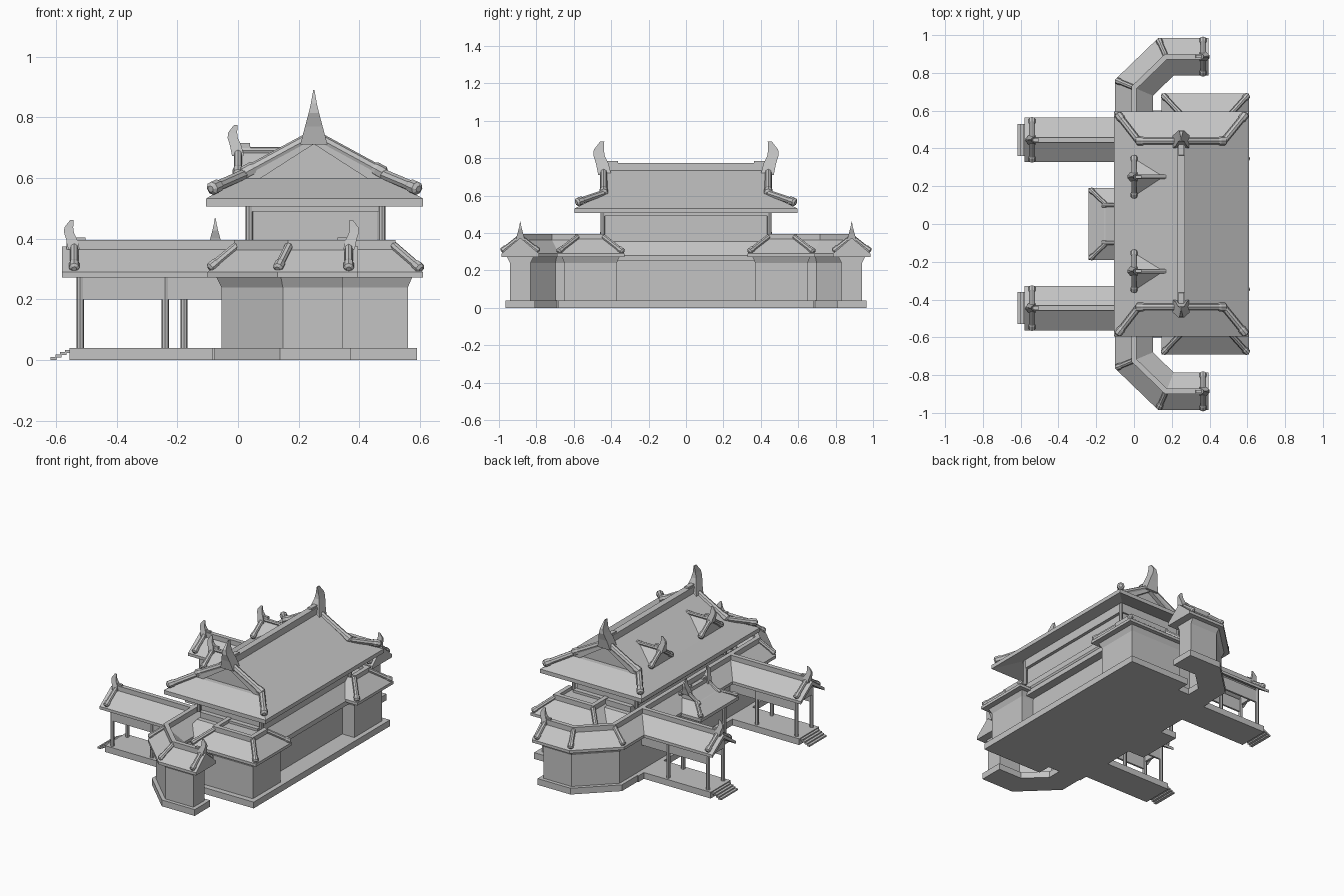
import bpy, math
from mathutils import Vector

if "Cube" in bpy.data.objects:
    bpy.data.objects.remove(bpy.data.objects["Cube"], do_unlink=True)

grey = bpy.data.materials.new("plain_grey")
grey.use_nodes = True
grey.diffuse_color = (0.55, 0.55, 0.55, 1)
grey.node_tree.nodes["Principled BSDF"].inputs["Base Color"].default_value = (0.55, 0.55, 0.55, 1)


def loft(name, rings):
    """Skin a row of rings that share the same point count, capping both ends."""
    n = len(rings[0])
    faces = [(r * n + i, r * n + (i + 1) % n, (r + 1) * n + (i + 1) % n, (r + 1) * n + i)
             for r in range(len(rings) - 1) for i in range(n)]
    faces += [tuple(reversed(range(n))), tuple(range((len(rings) - 1) * n, len(rings) * n))]
    me = bpy.data.meshes.new(name)
    me.from_pydata([tuple(p) for ring in rings for p in ring], [], faces)
    me.materials.append(grey)
    ob = bpy.data.objects.new(name, me)
    bpy.context.collection.objects.link(ob)
    bpy.context.view_layer.objects.active = ob
    bpy.ops.object.select_all(action='DESELECT')
    ob.select_set(True)
    bpy.ops.object.mode_set(mode='EDIT')
    bpy.ops.mesh.select_all(action='SELECT')
    bpy.ops.mesh.normals_make_consistent(inside=False)
    bpy.ops.object.mode_set(mode='OBJECT')


def rect(x0, x1, y0, y1, z):
    return [(x0, y0, z), (x1, y0, z), (x1, y1, z), (x0, y1, z)]


def box(name, x0, x1, y0, y1, z0, z1):
    loft(name, [rect(x0, x1, y0, y1, z0), rect(x0, x1, y0, y1, z1)])


def hip_roof(name, soffit, eave, top, zs, z0, z1, thick):
    """Sloping skirt with a thick eave; the soffit runs in to the wall at height zs."""
    loft(name, [rect(*soffit, zs), rect(*eave, z0 - thick), rect(*eave, z0), rect(*top, z1)])


def sweep(name, path, section):
    """Sweep an (offset, height) section along a flat path with mitred corners."""
    pts = [Vector(p) for p in path]
    rings = []
    for i, p in enumerate(pts):
        a = (p - pts[i - 1]).normalized() if i else (pts[1] - p).normalized()
        b = (pts[i + 1] - p).normalized() if i < len(pts) - 1 else a
        na, nb = Vector((a.y, -a.x)), Vector((b.y, -b.x))
        m = (na + nb) / (1 + na.dot(nb))
        rings.append([(p.x + m.x * u, p.y + m.y * u, z) for u, z in section])
    loft(name, rings)


def rod(name, a, b, r, knob=1.25):
    """Round ridge tile running from a down to a knobbed end at b."""
    a, b = Vector(a), Vector(b)
    q = (b - a).to_track_quat('Z', 'Y')
    length = (b - a).length
    stations = [(0, r), (length - 2.2 * r, r), (length - 1.6 * r, r * knob),
                (length, r * knob), (length + 0.5 * r, r * 0.6)]
    loft(name, [[a + q @ Vector((w * math.cos(k * math.pi / 4), w * math.sin(k * math.pi / 4), d))
                 for k in range(8)] for d, w in stations])


def post(name, x, y, z0, z1, r=0.012):
    rod(name, (x, y, z0), (x, y, z1), r, 1)


def horn(name, pos, d, s):
    """Curved finial at a ridge end; d points away from the ridge."""
    o, d = Vector(pos), Vector((*d, 0))
    side = Vector((d.y, -d.x, 0))

    def ring(u0, u1, z, w):
        return [o + s * (d * u + side * v) + Vector((0, 0, z * s))
                for u, v in ((u0, -w), (u1, -w), (u1, w), (u0, w))]
    loft(name, [ring(-.06, .01, -.03, .045), ring(-.045, .022, .03, .029), ring(-.024, .036, .075, .017),
                ring(-.02, .034, .105, .01), ring(-.022, 0, .15, .002)])
    loft(name + "_step", [ring(-.1, -.03, 0, .014), ring(-.095, -.03, .045, .014)])


def gable_end(name, pos, d, half, drop, r, s):
    """Two sloping edge tiles and a horn closing a gable."""
    x, y, z = pos
    for k in (-1, 1):
        rod(name + "_edge_tile", (x, y, z), (x + d[1] * half * k, y + d[0] * half * k, z - drop), r)
    horn(name + "_horn", (x + d[0] * r, y + d[1] * r, z), d, s)


ROOF = [(-.1, .272), (-.1, .29), (0, .375), (.1, .29), (.1, .272)]
PORCH_ROOF = [(u * 1.18, z) for u, z in ROOF + [(0, .35)]]
WALL = [(-.055, 0), (-.055, .24), (-.072, .275), (.072, .275), (.055, .24), (.055, 0)]
BASE = [(-.078, 0), (-.078, .04), (.078, .04), (.078, 0)]
RIDGE = [(-.014, .35), (-.014, .395), (.014, .395), (.014, .35)]
BARGE = [(-.25, .598), (0, .745), (.25, .598), (.19, .59), (0, .712), (-.19, .59)]


def gallery_path(end):
    return [(end, -.886), (.17, -.886), (0, -.722), (0, .722), (.17, .886), (end, .886)]


# Bent gallery running along the -x side
sweep("gallery_base", gallery_path(.37), BASE)
sweep("gallery_wall", gallery_path(.345), WALL)
sweep("gallery_roof", gallery_path(.395), ROOF)
sweep("gallery_ridge", gallery_path(.38), RIDGE)

# Main hall: plinth, ground storey and lower roof
box("hall_plinth", -.085, .59, -.6, .6, 0, .04)
box("hall_plinth_wide", .16, .59, -.685, .685, 0, .04)
box("hall_wall", 0, .475, -.58, .58, .04, .27)
hip_roof("hall_lower_roof", (.02, .475, -.58, .58), (.02, .53, -.6, .6), (.06, .465, -.5, .5), .25, .28, .355, .03)
box("hall_terrace", .06, .465, -.47, .47, .34, .39)

# Upper storey
box("upper_wall", .05, .46, -.44, .44, .38, .55)
for x in (.037, .475):
    for y in (-.445, .445):
        post("upper_post", x, y, .38, .54)
box("upper_beam", .03, .48, -.45, .45, .49, .55)

# Upper hip-and-gable roof
hip_roof("upper_roof_skirt", (.03, .47, -.45, .45), (-.105, .61, -.595, .595), (0, .5, -.46, .46),
         .55, .532, .598, .025)
sweep("upper_roof_gable", [(.25, -.43), (.25, .43)], [(-.25, .598), (0, .745), (.25, .598)])
box("upper_ridge", .23, .27, -.44, .44, .72, .775)

for s in (-1, 1):
    # Upper roof ends
    sweep("upper_barge_board", [(.25, s * .425), (.25, s * .455)], BARGE)
    gable_end("upper_gable", (.25, s * .44, .74), (0, s), .23, .125, .019, 1)
    for x0, x1 in ((.02, -.085), (.48, .59)):
        rod("upper_hip_tile", (x0, s * .445, .612), (x1, s * .58, .566), .018)

    # Dormer on the -x slope
    y = s * .25
    loft("dormer", [[(0, y - .1, .595), (0, y + .1, .595), (0, y, .69)],
                    [(.01, y - .1, .6), (.01, y + .1, .6), (.185, y, .69)]])
    rod("dormer_ridge", (.17, y, .69), (0, y, .69), .012, 1)
    gable_end("dormer_gable", (0, y, .69), (-1, 0), .105, .075, .014, .56)

    # Corner block with its hipped roof and ridge frame
    ya, yb = sorted((s * .37, s * .65))
    box("corner_block", .19, .56, ya, yb, .04, .25)
    loft("corner_cornice", [rect(.19, .56, ya, yb, .24), rect(.175, .575, ya - .015, yb + .015, .275)])
    hip_roof("corner_roof", (.18, .57, ya, yb), (.145, .61, ya - .04, yb + .04),
             (.25, .51, ya + .07, yb - .07), .272, .29, .375, .018)
    sweep("corner_ridge", [(.25, s * .44), (.25, s * .58), (.505, s * .58), (.505, s * .44)], RIDGE)
    for x0, x1 in ((.25, .155), (.51, .6)):
        rod("corner_hip_tile", (x0, s * .58, .38), (x1, s * .68, .302), .014)
    rod("corner_inner_tile", (.51, s * .44, .38), (.6, s * .34, .302), .014)

    # Gallery end and bend tiles
    gable_end("gallery_gable", (.365, s * .886, .38), (1, 0), .095, .075, .014, .54)
    rod("gallery_bend_tile", (0, s * .722, .38), (-.09, s * .759, .305), .014)
    rod("gallery_bend_tile", (.17, s * .886, .38), (.132, s * .973, .305), .014)

    # Open entrance porch
    y = s * .445
    box("porch_floor", -.555, 0, y - .1, y + .1, 0, .04)
    sweep("porch_roof", [(-.58, y), (0, y)], PORCH_ROOF)
    sweep("porch_ridge", [(-.565, y), (0, y)], RIDGE)
    gable_end("porch_gable", (-.54, y, .38), (-1, 0), .11, .075, .014, .54)
    box("porch_end_beam", -.53, -.515, y - .08, y + .08, .25, .3)
    for k in (-.075, .075):
        for x in (-.52, -.24):
            post("porch_post", x, y + k, .04, .29)
        box("porch_lintel", -.525, -.05, y + k - .006, y + k + .006, .2, .28)
    for i in range(4):
        x = -.618 + .016 * i
        box("porch_step", x, x + .02, y - .085, y + .085, .008 * i, .008 * i + .01)

    # Small middle porch ends
    gable_end("middle_gable", (-.075, s * .1, .385), (0, s), .09, .06, .011, .56)
    rod("middle_hip_tile", (-.15, s * .105, .335), (-.232, s * .182, .297), .012)
    post("middle_post", -.178, s * .13, .04, .29)

# Small middle porch body
box("middle_floor", -.2, 0, -.15, .15, 0, .04)
hip_roof("middle_roof_skirt", (-.15, 0, -.1, .1), (-.24, 0, -.19, .19), (-.16, 0, -.11, .11), .315, .285, .335, .02)
sweep("middle_roof_gable", [(-.075, -.1), (-.075, .1)], [(-.09, .325), (0, .385), (.09, .325)])
box("middle_ridge", -.088, -.062, -.1, .1, .37, .4)
box("middle_beam", -.188, -.172, -.13, .13, .25, .29)
